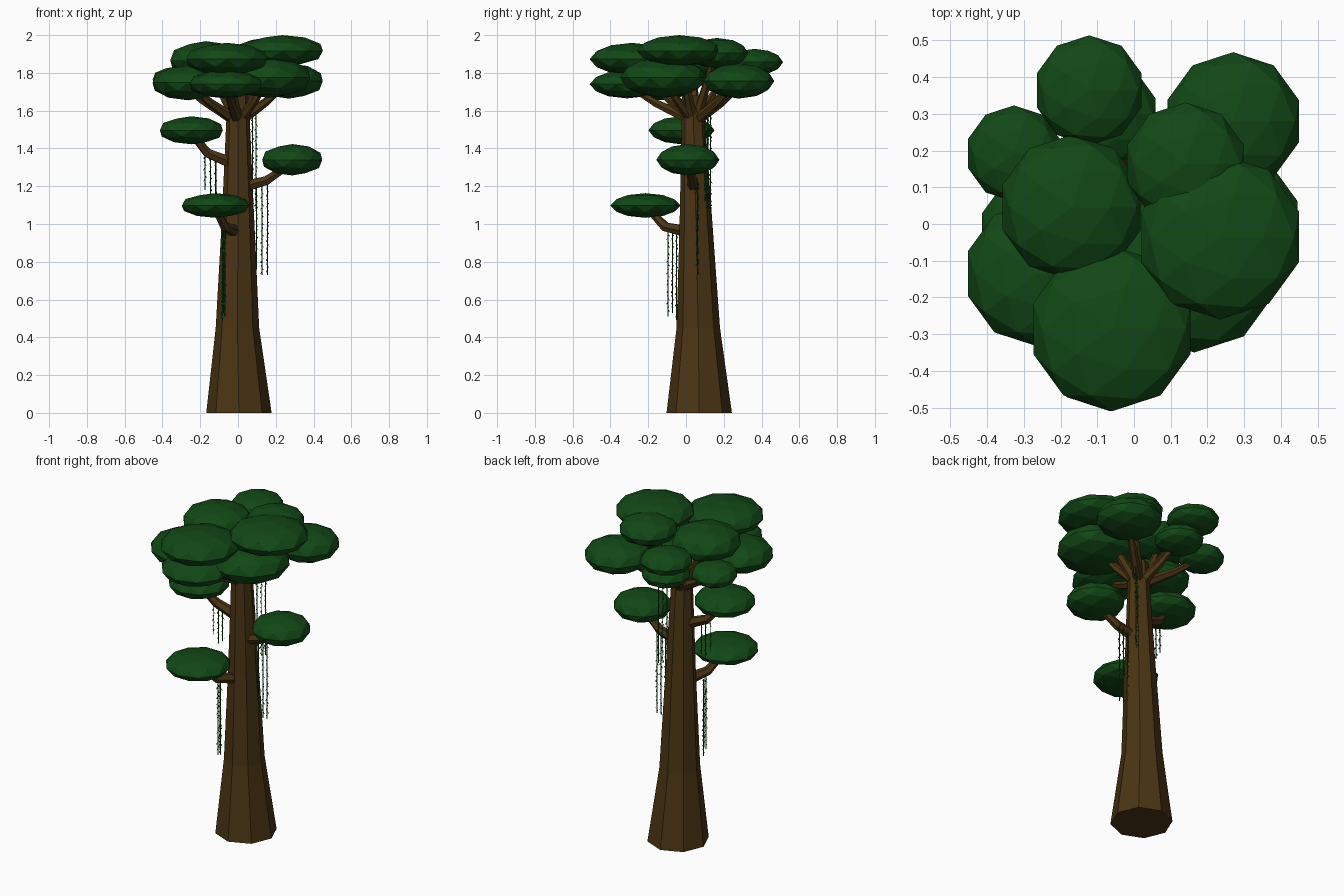
import bpy, bmesh, math
from mathutils import Vector

if "Cube" in bpy.data.objects:
    bpy.data.objects.remove(bpy.data.objects["Cube"])


def material(name, rgb):
    m = bpy.data.materials.new(name)
    m.diffuse_color = (*rgb, 1)
    m.use_nodes = True
    m.node_tree.nodes["Principled BSDF"].inputs["Base Color"].default_value = m.diffuse_color
    return m


BARK = material("bark", (0.07, 0.035, 0.007))
LEAF = material("foliage", (0.006, 0.065, 0.008))
VINE = material("vine", (0.006, 0.08, 0.008))


def finish(bm, name, mat):
    bmesh.ops.recalc_face_normals(bm, faces=bm.faces)
    me = bpy.data.meshes.new(name)
    bm.to_mesh(me)
    bm.free()
    me.materials.append(mat)
    ob = bpy.data.objects.new(name, me)
    bpy.context.collection.objects.link(ob)
    return ob


def tube(name, points, radii, sides, mat, flat=False):
    """Faceted tube through points; flat keeps every ring horizontal."""
    bm = bmesh.new()
    pts = [Vector(p) for p in points]
    rings = []
    for i, (p, r) in enumerate(zip(pts, radii)):
        d = pts[min(i + 1, len(pts) - 1)] - pts[max(i - 1, 0)]
        u, v = Vector((1, 0, 0)), Vector((0, 1, 0))
        if not flat:
            d.normalize()
            u = d.cross(Vector((0, 0, 1))).normalized()
            v = d.cross(u)
        rings.append([bm.verts.new(p + r * (u * math.cos(a) + v * math.sin(a)))
                      for a in (math.tau * k / sides for k in range(sides))])
    for a, b in zip(rings, rings[1:]):
        for k in range(sides):
            n = (k + 1) % sides
            bm.faces.new((a[k], a[n], b[n], b[k]))
    bm.faces.new(rings[0])
    bm.faces.new(rings[-1])
    return finish(bm, name, mat)


def foliage(name, x, y, z, r, h):
    """Flattened low-poly leaf clump."""
    bm = bmesh.new()
    bmesh.ops.create_icosphere(bm, subdivisions=2, radius=1)
    bmesh.ops.scale(bm, vec=(r, r, h), verts=bm.verts)
    bmesh.ops.translate(bm, vec=(x, y, z), verts=bm.verts)
    return finish(bm, name, LEAF)


# Trunk: octagonal, flared at the foot
tube("trunk", [(0.005, 0.07, 0), (-0.003, 0.065, 0.45), (0, 0.053, 1.0), (0, 0.036, 1.68)],
     [0.173, 0.115, 0.087, 0.056], 8, BARK, flat=True)

# Crown clumps: x, y, z, radius, half height
crown = [
    (-0.122, 0.364, 1.857, 0.15, 0.07),
    (0.27, 0.28, 1.757, 0.188, 0.093),
    (-0.327, 0.192, 1.764, 0.131, 0.07),
    (-0.17, 0.045, 1.868, 0.198, 0.10),
    (0.14, 0.164, 1.905, 0.167, 0.08),
    (0.235, -0.035, 1.917, 0.225, 0.083),
    (-0.06, -0.285, 1.873, 0.225, 0.086),
    (-0.264, -0.135, 1.748, 0.198, 0.093),
    (0.164, -0.12, 1.775, 0.23, 0.107),
    (-0.075, 0.30, 1.74, 0.14, 0.07),
    (-0.065, -0.31, 1.74, 0.20, 0.075),
]
for i, c in enumerate(crown):
    foliage(f"crown_clump_{i + 1}", *c)
    # Branch from the trunk head into each clump
    start = Vector((c[0] * 0.1, 0.04 + c[1] * 0.1, 1.56))
    end = Vector((c[0] * 0.88, c[1] * 0.88, c[2] - 0.03))
    mid = start.lerp(end, 0.6) - Vector((0, 0, 0.01))
    tube(f"crown_branch_{i + 1}", [start, mid, end], [0.03, 0.022, 0.015], 6, BARK)

# Side clumps and their bent branches
side = [
    ((-0.12, -0.215, 1.098, 0.186, 0.065), [(0, 0.03, 0.955), (-0.07, -0.11, 0.985), (-0.12, -0.20, 1.08)]),
    ((0.287, 0.01, 1.34, 0.167, 0.083), [(0, 0.04, 1.19), (0.15, 0.035, 1.23), (0.27, 0.015, 1.31)]),
    ((-0.247, -0.024, 1.496, 0.175, 0.074), [(0, 0.04, 1.31), (-0.16, 0.02, 1.375), (-0.24, -0.02, 1.47)]),
]
for i, (c, path) in enumerate(side):
    foliage(f"side_clump_{i + 1}", *c)
    tube(f"side_branch_{i + 1}", path, [0.035, 0.027, 0.018], 6, BARK)


def vine(name, x, y, top, bottom):
    """Thin hanging stem with small leaves spiralling round it."""
    bm = bmesh.new()
    bmesh.ops.create_cone(bm, segments=4, radius1=0.003, radius2=0.003, depth=top - bottom, cap_ends=True)
    bmesh.ops.translate(bm, vec=(x, y, (top + bottom) / 2), verts=bm.verts)
    for k in range(int((top - bottom) / 0.02)):
        a = k * 2.2
        o = Vector((x, y, top - 0.02 * k))
        d = Vector((math.cos(a), math.sin(a), 0))
        s = Vector((-d.y, d.x, 0)) * 0.005
        down = Vector((0, 0, -0.01))
        bm.faces.new([bm.verts.new(p) for p in
                      (o, o + d * 0.006 + s + down, o + d * 0.010 + down * 1.8, o + d * 0.006 - s + down)])
    return finish(bm, name, VINE)


# Vine groups: three strands each (x, y, top, bottom)
groups = [
    [(-0.175, 0.015, 1.38, 1.18), (-0.145, 0.018, 1.37, 1.13), (-0.118, 0.02, 1.36, 1.15)],
    [(0.097, 0.06, 1.22, 0.76), (0.127, 0.06, 1.23, 0.73), (0.156, 0.06, 1.24, 0.73)],
    [(0.06, 0.10, 1.57, 1.12), (0.077, 0.115, 1.58, 1.08), (0.096, 0.13, 1.59, 1.08)],
    [(-0.07, -0.095, 0.97, 0.51), (-0.077, -0.072, 0.97, 0.53), (-0.083, -0.05, 0.96, 0.49)],
]
for g, strands in enumerate(groups):
    for s, strand in enumerate(strands):
        vine(f"vine_{g + 1}_{s + 1}", *strand)
